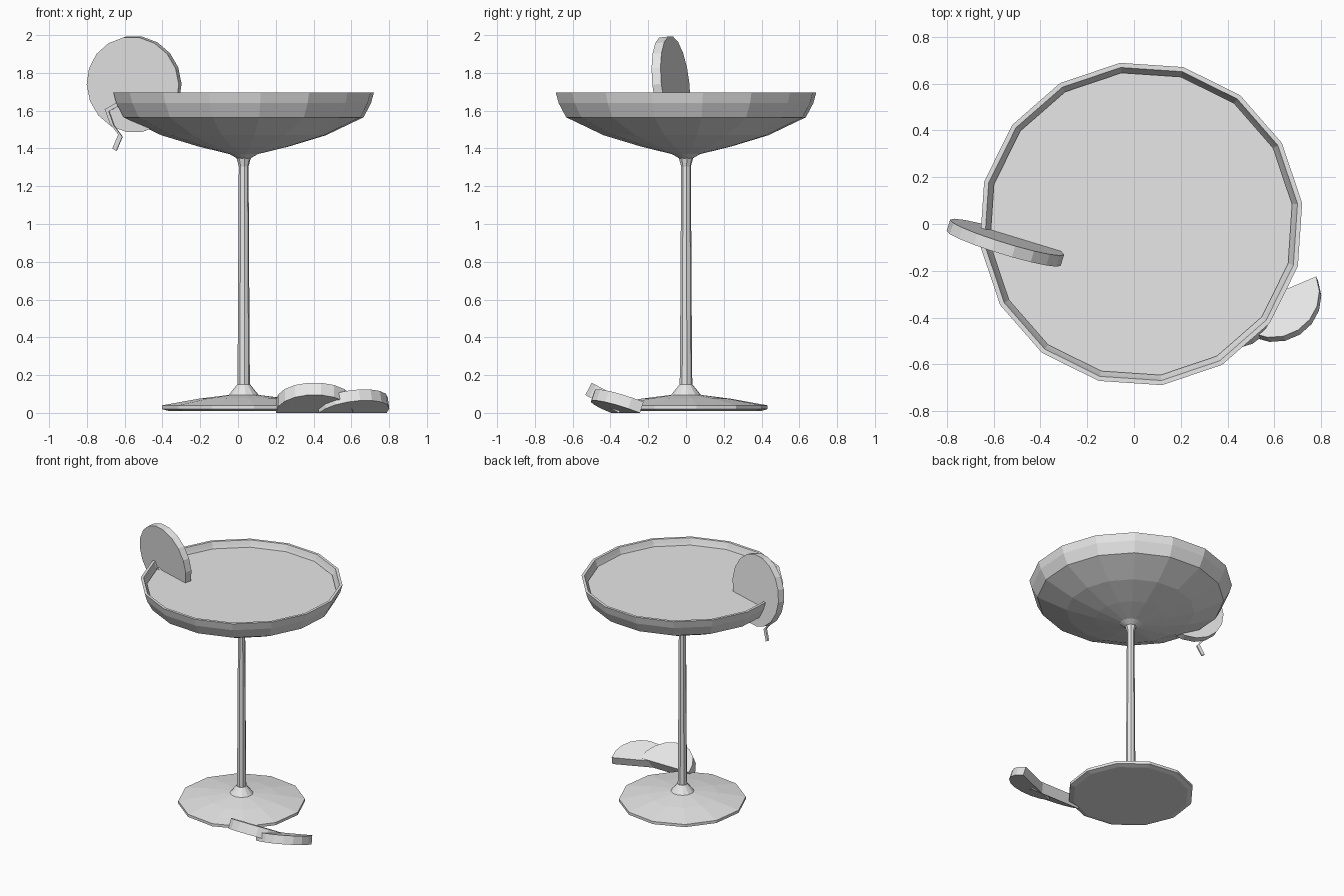
import bpy, bmesh, math
from math import radians, cos, sin, pi
from mathutils import Matrix, Vector

cube = bpy.data.objects.get("Cube")
if cube:
    bpy.data.objects.remove(cube, do_unlink=True)

GREY = bpy.data.materials.new("plain_grey")
GREY.use_nodes = True
GREY.diffuse_color = (0.8, 0.8, 0.8, 1)
GREY.node_tree.nodes["Principled BSDF"].inputs["Base Color"].default_value = (0.8, 0.8, 0.8, 1)

AXIS_X = 0.03      # the glass stands slightly off centre
TURN = radians(7.4)


def finish(name, bm, matrix=Matrix()):
    bmesh.ops.transform(bm, matrix=matrix, verts=bm.verts)
    bmesh.ops.recalc_face_normals(bm, faces=bm.faces)
    mesh = bpy.data.meshes.new(name)
    bm.to_mesh(mesh)
    bm.free()
    mesh.materials.append(GREY)
    obj = bpy.data.objects.new(name, mesh)
    bpy.context.collection.objects.link(obj)
    return obj


def lathe(name, profile, sides):
    """Turn (radius, height) points around the glass axis, closing both ends."""
    bm = bmesh.new()
    rings = []
    for r, z in profile:
        angles = [TURN + 2 * pi * i / sides for i in range(sides)]
        rings.append([bm.verts.new((AXIS_X + r * cos(a), r * sin(a), z)) for a in angles])
    for low, high in zip(rings, rings[1:]):
        for i in range(sides):
            j = (i + 1) % sides
            bm.faces.new((low[i], low[j], high[j], high[i]))
    bm.faces.new(rings[0])
    bm.faces.new(rings[-1])
    return finish(name, bm)


def slab(name, outline, thickness, matrix):
    """Extrude a flat outline upwards and place it."""
    bm = bmesh.new()
    face = bm.faces.new([bm.verts.new((x, y, 0)) for x, y in outline])
    top = bmesh.ops.extrude_face_region(bm, geom=[face])["geom"]
    verts = [g for g in top if isinstance(g, bmesh.types.BMVert)]
    bmesh.ops.translate(bm, verts=verts, vec=(0, 0, thickness))
    return finish(name, bm, matrix)


def place(location, turn, tilt):
    return (Matrix.Translation(location) @ Matrix.Rotation(radians(turn), 4, "Z")
            @ Matrix.Rotation(radians(tilt), 4, "X"))


def arc(radius, start, end, steps):
    angles = [radians(start + (end - start) * i / steps) for i in range(steps + 1)]
    return [(radius * cos(a), radius * sin(a)) for a in angles]


# Glass: foot, stem, bowl with a hollow inside, and the drink
lathe("foot", [(0.40, 0.015), (0.435, 0.025), (0.435, 0.045), (0.24, 0.08),
               (0.08, 0.10), (0.035, 0.155)], 12)
lathe("stem", [(0.034, 0.14), (0.032, 0.3), (0.026, 1.31), (0.04, 1.36)], 8)
lathe("bowl", [(0.035, 1.352), (0.075, 1.375), (0.24, 1.415), (0.44, 1.475), (0.64, 1.57),
               (0.68, 1.645), (0.695, 1.70), (0.675, 1.70), (0.665, 1.67),
               (0.655, 1.645), (0.615, 1.585), (0.42, 1.50), (0.05, 1.40)], 16)
lathe("drink", [(0.63, 1.63), (0.652, 1.655)], 16)

# Fruit wheel on the rim
wheel = place((-0.55, -0.08, 1.745), -17, 96)
slab("fruit_wheel", arc(0.255, 0, 340, 17), 0.05,
     wheel @ Matrix.Translation((0, 0, -0.025)))

# Crooked peel strip hanging outside the rim
path = [Vector(p) for p in ((-0.04, -0.08), (-0.145, -0.135), (-0.12, -0.21),
                            (-0.075, -0.27), (-0.11, -0.345))]
half = Vector((0.011, -0.006))
strip = [p + half for p in path] + [p - half for p in reversed(path)]
slab("peel_strip", strip, 0.012, wheel @ Matrix.Translation((0, 0, 0.024)))

# Two half slices leaning beside the foot
for name, radius, thickness, spot, turn, tilt in (
        ("inner_half_slice", 0.205, 0.073, (0.405, -0.355, 0.005), 0, -28),
        ("outer_half_slice", 0.195, 0.062, (0.608, -0.32, 0.005), 23, -20)):
    slab(name, arc(radius, 180, 360, 9), thickness, place(spot, turn, tilt))

# Seat everything exactly on the ground
bpy.context.view_layer.update()
parts = [o for o in bpy.context.collection.objects if o.type == "MESH" and GREY.name in o.data.materials]
lowest = min(v.co.z for o in parts for v in o.data.vertices)
for o in parts:
    o.data.transform(Matrix.Translation((0, 0, -lowest)))
